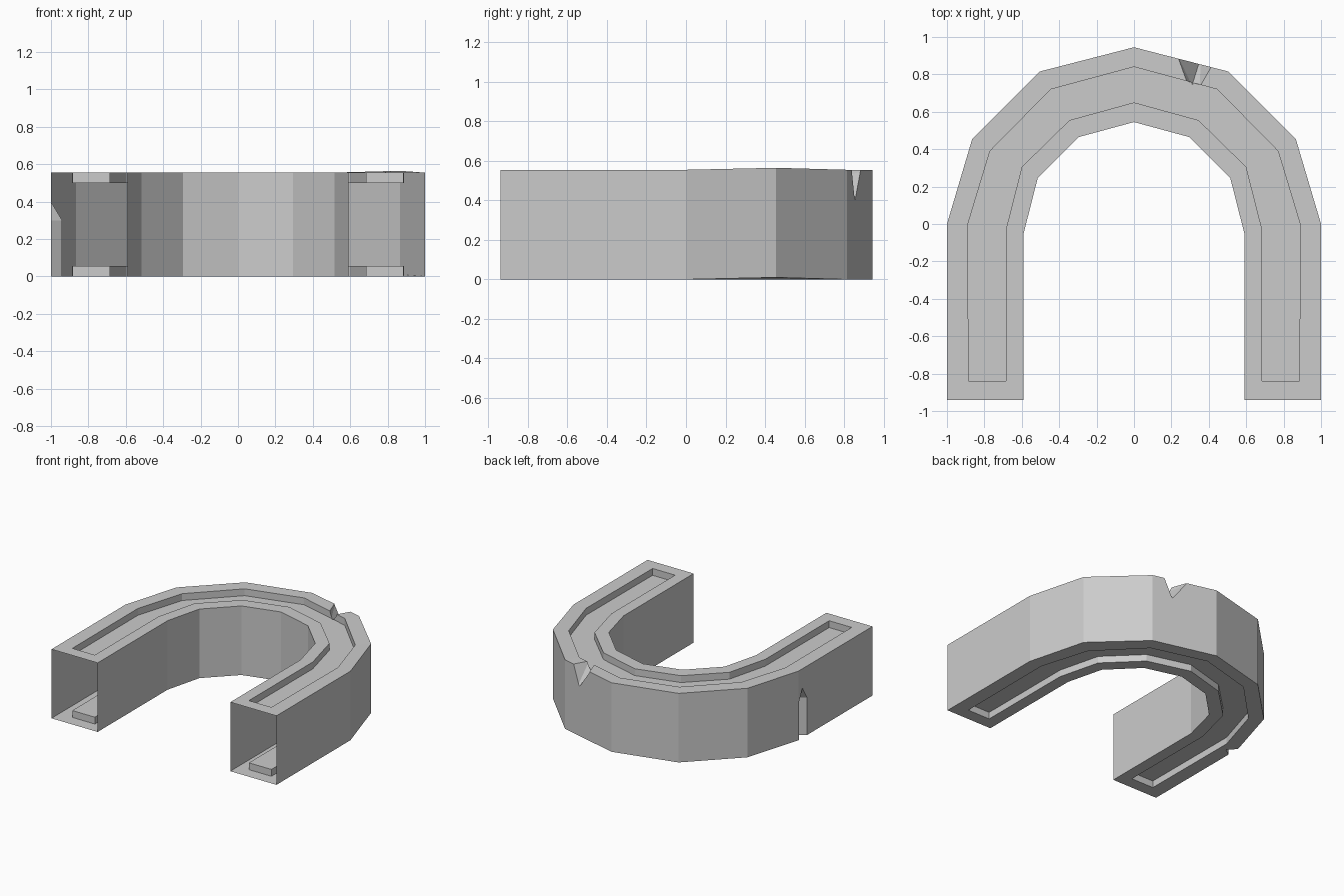
import bpy
import bmesh

cube = bpy.data.objects.get("Cube")
if cube:
    bpy.data.objects.remove(cube, do_unlink=True)

HEIGHT = 0.555
GROOVE = 0.055

stone = bpy.data.materials.new("light_grey")
stone.use_nodes = True
stone.diffuse_color = (0.6, 0.6, 0.6, 1)
stone.node_tree.nodes["Principled BSDF"].inputs["Base Color"].default_value = (0.6, 0.6, 0.6, 1)


def add_object(name, bm):
    bmesh.ops.recalc_face_normals(bm, faces=bm.faces)
    mesh = bpy.data.meshes.new(name)
    bm.to_mesh(mesh)
    bm.free()
    mesh.materials.append(stone)
    obj = bpy.data.objects.new(name, mesh)
    bpy.context.collection.objects.link(obj)
    return obj


def mirrored(half):
    """Half path from the front end to the back apex, continued on the other side."""
    return half + [(-x, y) for x, y in reversed(half[:-1])]


def arch_prism(name, outer, inner, z0, z1):
    """Closed U-shaped prism, one box section between each pair of stations."""
    bm = bmesh.new()
    rings = []
    for (ox, oy), (ix, iy) in zip(mirrored(outer), mirrored(inner)):
        section = [(ox, oy, z0), (ox, oy, z1), (ix, iy, z1), (ix, iy, z0)]
        rings.append([bm.verts.new(p) for p in section])
    for a, b in zip(rings, rings[1:]):
        for i in range(4):
            j = (i + 1) % 4
            bm.faces.new((a[i], a[j], b[j], b[i]))
    bm.faces.new(rings[0])
    bm.faces.new(rings[-1])
    return add_object(name, bm)


def hull(name, points):
    bm = bmesh.new()
    verts = [bm.verts.new(p) for p in points]
    result = bmesh.ops.convex_hull(bm, input=verts)
    unused = [v for v in result["geom_interior"] if isinstance(v, bmesh.types.BMVert)]
    bmesh.ops.delete(bm, geom=unused, context="VERTS")
    return add_object(name, bm)


# Main arch
outer = [(1, -0.94), (1, 0), (0.865, 0.455), (0.505, 0.815), (0, 0.945)]
inner = [(0.59, -0.94), (0.59, -0.05), (0.515, 0.245), (0.295, 0.465), (0, 0.545)]
arch = arch_prism("hollow_arch", outer, inner, 0, HEIGHT)

# Grooves in the top and the underside
g_outer = [(0.885, -0.84), (0.888, 0), (0.77, 0.39), (0.445, 0.72), (0, 0.84)]
g_inner = [(0.685, -0.84), (0.685, -0.03), (0.6, 0.305), (0.345, 0.555), (0, 0.65)]
cutters = [
    arch_prism("top_groove", g_outer, g_inner, HEIGHT - GROOVE, HEIGHT + 0.1),
    arch_prism("bottom_groove", g_outer, g_inner, -0.1, GROOVE),
]

# Chip in the back rim: a V that narrows and rises towards the groove
chip = [(0.36, 0.9, 0.36), (0.31, 0.74, 0.505)]
for z in (HEIGHT, HEIGHT + 0.1):
    chip += [(0.225, 0.92, z), (0.43, 0.87, z), (0.29, 0.74, z), (0.35, 0.73, z)]
cutters.append(hull("rim_chip", chip))

# Upright chip at the foot of the right wall
crack = [(-1.0, -0.05, 0.4), (-1.05, -0.05, 0.42)]
for z in (0.3, -0.05):
    crack += [(-1.05, -0.005, z), (-1.0, -0.005, z), (-0.94, -0.07, z),
              (-1.0, -0.11, z), (-1.05, -0.11, z)]
cutters.append(hull("foot_chip", crack))

# Cut the grooves and chips, then discard the cutters
for cutter in cutters:
    cutter.hide_render = True
    mod = arch.modifiers.new(cutter.name, "BOOLEAN")
    mod.operation = "DIFFERENCE"
    mod.solver = "EXACT"
    mod.object = cutter
bpy.context.view_layer.update()
graph = bpy.context.evaluated_depsgraph_get()
cut_mesh = bpy.data.meshes.new_from_object(arch.evaluated_get(graph))
arch.modifiers.clear()
arch.data = cut_mesh
for cutter in cutters:
    bpy.data.objects.remove(cutter, do_unlink=True)

# Open both front ends and lift one uneven corner
bm = bmesh.new()
bm.from_mesh(cut_mesh)
ends = [f for f in bm.faces if all(v.co.y < -0.93 for v in f.verts)]
bmesh.ops.delete(bm, geom=ends, context="FACES")
for v in bm.verts:
    if abs(v.co.x - 0.865) < 0.01 and abs(v.co.y - 0.455) < 0.01:
        v.co.z += 0.01
for f in bm.faces:
    f.material_index = 0
    f.smooth = False
bm.to_mesh(cut_mesh)
bm.free()
cut_mesh.materials.clear()
cut_mesh.materials.append(stone)
